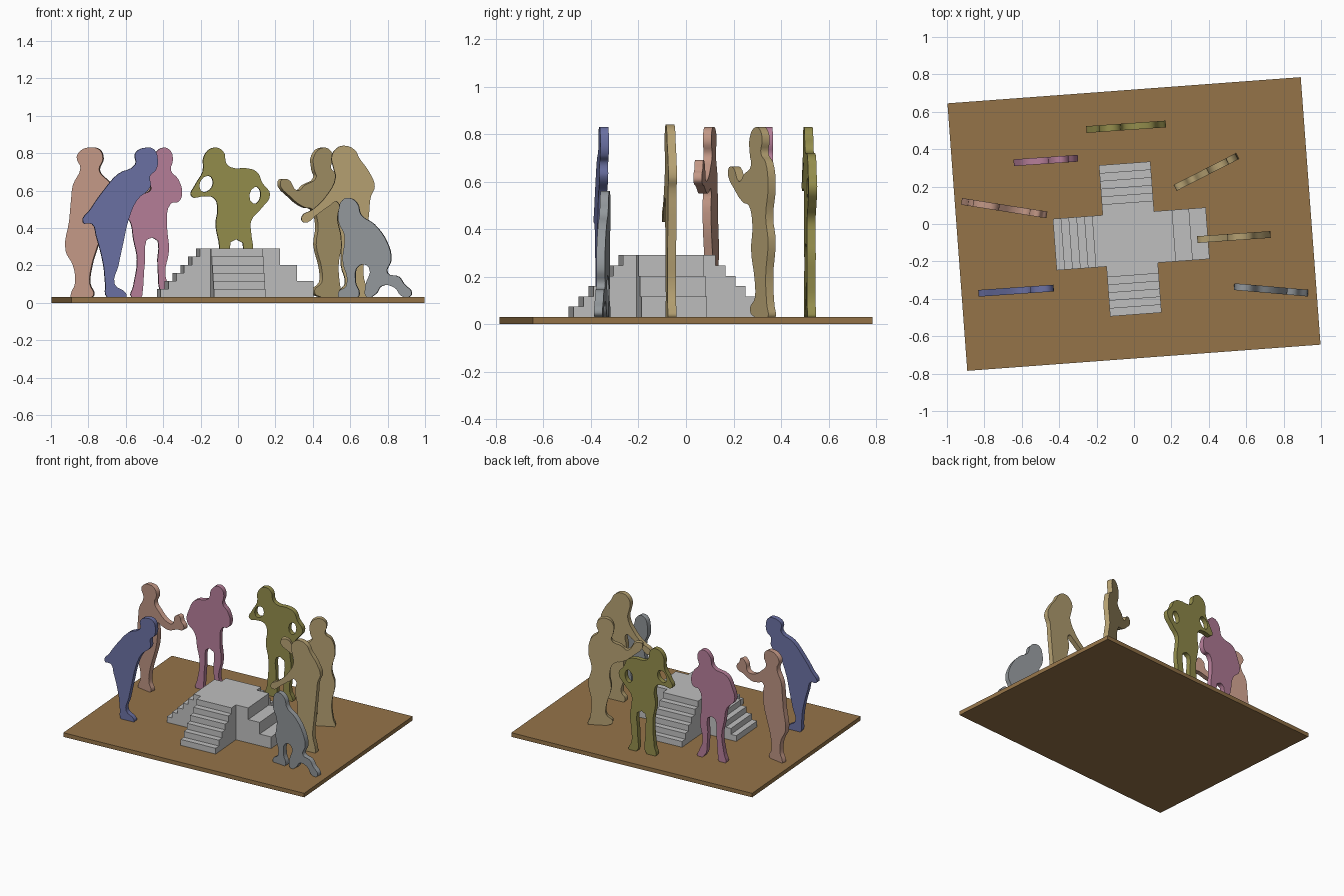
import bpy
from math import radians, cos
from mathutils import Matrix, Vector

default_cube = bpy.data.objects.get("Cube")
if default_cube:
    bpy.data.objects.remove(default_cube, do_unlink=True)

PLAZA_TURN = radians(4.24)
BASE_TOP = 0.03
HALF_THICKNESS = 0.018


def make_material(name, red, green, blue):
    material = bpy.data.materials.new(name)
    material.use_nodes = True
    colour = (red, green, blue, 1)
    material.diffuse_color = colour
    shader = next(n for n in material.node_tree.nodes if n.type == "BSDF_PRINCIPLED")
    shader.inputs["Base Color"].default_value = colour
    return material


brown = make_material("brown_ground", .30, .175, .066)
stone = make_material("pale_stone", .52, .52, .52)
salmon = make_material("salmon", .54, .31, .235)
blue = make_material("dusty_blue", .147, .165, .37)
pink = make_material("dusty_pink", .47, .21, .32)
olive = make_material("olive", .297, .27, .073)
tan = make_material("tan", .47, .36, .17)
slate = make_material("slate_grey", .287, .31, .327)


def add_object(name, mesh, material, matrix):
    mesh.materials.clear()
    mesh.materials.append(material)
    part = bpy.data.objects.new(name, mesh)
    part.matrix_world = matrix
    bpy.context.collection.objects.link(part)
    return part


def add_prism(name, profile, depth, material, matrix):
    """Extrude a closed profile in its local XZ plane, centred on local Y."""
    count = len(profile)
    vertices = [(x, side * depth / 2, z) for side in (-1, 1) for x, z in profile]
    faces = [list(range(count)), list(range(2 * count - 1, count - 1, -1))]
    for i in range(count):
        j = (i + 1) % count
        faces.append([j, i, i + count, j + count])
    mesh = bpy.data.meshes.new(name)
    mesh.from_pydata(vertices, [], faces)
    return add_object(name, mesh, material, matrix)


def add_stair(name, steps, reach, tread, width, heading):
    """One arm of the cross: a flight of steps falling away from the middle."""
    top = 0.29
    riser = (top - BASE_TOP) / steps
    inner = 0.10
    profile = [(inner, BASE_TOP), (inner, top)]
    for i in range(steps):
        edge = reach - (steps - 1 - i) * tread
        profile.append((edge, top - i * riser))
        profile.append((edge, top - (i + 1) * riser))
    turn = Matrix.Rotation(PLAZA_TURN + radians(heading), 4, "Z")
    add_prism(name, profile, width, stone, Matrix.Translation((-.02, -.08, 0)) @ turn)


def add_cutout(name, material, centre, angle, *outlines):
    """Flat rounded silhouette; the first outline is the body, others are holes.
    Points are hundredths of a unit: across the front and up."""
    turn = radians(angle)
    curve = bpy.data.curves.new(name, "CURVE")
    curve.dimensions = "2D"
    curve.fill_mode = "BOTH"
    curve.extrude = HALF_THICKNESS
    curve.resolution_u = 4
    for outline in outlines:
        spline = curve.splines.new("BEZIER")
        spline.bezier_points.add(len(outline) - 1)
        spline.use_cyclic_u = True
        for point, (across, up) in zip(spline.bezier_points, outline):
            point.co = Vector(((across / 100 - centre[0]) / cos(turn), up / 100, 0))
            point.handle_left_type = point.handle_right_type = "AUTO"
    helper = bpy.data.objects.new(name + "_curve", curve)
    bpy.context.collection.objects.link(helper)
    bpy.context.view_layer.update()
    evaluated = helper.evaluated_get(bpy.context.evaluated_depsgraph_get())
    mesh = bpy.data.meshes.new_from_object(evaluated)
    bpy.data.objects.remove(helper, do_unlink=True)
    bpy.data.curves.remove(curve)
    stand = Matrix.Rotation(turn, 4, "Z") @ Matrix.Rotation(radians(90), 4, "X")
    add_object(name, mesh, material, Matrix.Translation((*centre, 0)) @ stand)


# Ground slab
slab = [(-.947, 0), (-.947, BASE_TOP), (.947, BASE_TOP), (.947, 0)]
add_prism("ground_slab", slab, 1.434, brown, Matrix.Rotation(PLAZA_TURN, 4, "Z"))

# Stepped cross: square core, three fine flights and one coarse flight
core = [(-.138, BASE_TOP), (-.138, .29), (.138, .29), (.138, BASE_TOP)]
add_prism("platform_core", core, .276, stone,
          Matrix.Translation((-.02, -.08, 0)) @ Matrix.Rotation(PLAZA_TURN, 4, "Z"))
for name, heading in (("back", 90), ("right", 180), ("front", 270)):
    add_stair(name + "_stairs", 6, .405, .042, .276, heading)
add_stair("left_stairs", 3, .415, .09, .276, 0)

# Figure leaning forward, with a coat tail
add_cutout("leaning_figure", blue, (-.635, -.357), 4, [
    (-49, 83), (-45, 82), (-43, 77), (-44, 71), (-47, 68), (-47, 62),
    (-54, 55), (-59, 43), (-61, 34), (-64, 20), (-66, 10), (-60, 5),
    (-60, 3), (-70, 3), (-71, 10), (-72, 20), (-76, 36), (-78, 42),
    (-83, 43), (-79, 50), (-72, 60), (-64, 69), (-55, 74), (-55, 80)])

# Figure in a long dress, reaching out with a raised hand
add_cutout("reaching_figure", salmon, (-.695, .085), -9, [
    (-79, 83), (-74, 82), (-72, 77), (-74, 71), (-70, 66), (-63, 61),
    (-57, 61), (-55, 67), (-51, 69), (-49, 65), (-47, 63), (-47, 60),
    (-53, 58), (-61, 55), (-67, 56), (-71, 57), (-71, 49), (-72, 40),
    (-75, 30), (-78, 20), (-79, 10), (-77, 4), (-79, 3), (-89, 3),
    (-89, 5), (-87, 10), (-88, 20), (-92, 28), (-90, 44), (-89, 55),
    (-88, 63), (-84, 72), (-86, 78), (-83, 82)])

# Figure with one hand on the hip
add_cutout("hand_on_hip_figure", pink, (-.465, .34), 4, [
    (-40, 83), (-36, 81), (-35, 76), (-36, 71), (-32, 66), (-30, 58),
    (-32, 54), (-36, 53), (-38, 42), (-37, 28), (-39, 15), (-36, 7),
    (-35, 3), (-40, 4), (-43, 18), (-46, 35), (-50, 20), (-51, 7),
    (-52, 3), (-57, 3), (-56, 9), (-54, 23), (-56, 34), (-58, 44),
    (-64, 51), (-62, 61), (-58, 68), (-47, 72), (-45, 79)])

# Figure shading its eyes, with elbows out
add_cutout("looking_figure", olive, (-.04, .52), 4, [
    (-13, 83), (-8, 81), (-6, 74), (-2, 72), (4, 72), (10, 70),
    (13, 64), (17, 58), (12, 50), (7, 44), (7, 37), (8, 29),
    (7, 18), (7, 9), (9, 5), (9, 3), (3, 3), (2, 15),
    (-1, 34), (-4, 18), (-5, 3), (-12, 3), (-11, 10), (-10, 30),
    (-12, 42), (-11, 51), (-13, 56), (-18, 57), (-25, 57),
    (-23, 63), (-19, 70), (-18, 79)],
    [(-20, 60), (-14, 62), (-16, 68)],
    [(9, 62), (12, 58), (8, 53)])

# Slim figure holding out open hands
add_cutout("offering_figure", tan, (.39, .28), 27, [
    (45, 83), (49, 81), (50, 77), (49, 72), (53, 68), (55, 58),
    (53, 45), (55, 35), (53, 20), (54, 8), (55, 3), (44, 3),
    (40, 6), (44, 11), (44, 18), (41, 31), (42, 42), (39, 50),
    (35, 51), (28, 56), (22, 65), (26, 66), (31, 60), (35, 63),
    (41, 67), (40, 71), (40, 79)])

# Broad stooping figure reaching down
add_cutout("stooping_figure", tan, (.53, -.07), 4, [
    (56, 84), (62, 82), (65, 77), (70, 70), (73, 62), (71, 57),
    (70, 48), (69, 38), (68, 28), (67, 15), (69, 6), (69, 3),
    (55, 3), (54, 6), (57, 10), (55, 20), (55, 35), (53, 45),
    (53, 54), (49, 52), (42, 47), (35, 43), (34, 46), (40, 50),
    (47, 57), (52, 67), (51, 72), (50, 78), (52, 82)])

# Kneeling figure, one foot trailing behind
add_cutout("kneeling_figure", slate, (.73, -.352), -5, [
    (60, 56), (64, 53), (66, 47), (73, 42), (80, 32), (82, 23),
    (80, 16), (86, 14), (89, 10), (93, 5), (91, 3), (87, 4),
    (84, 8), (77, 9), (74, 5), (69, 3), (68, 8), (70, 19),
    (65, 20), (63, 11), (65, 5), (64, 3), (54, 3), (54, 6),
    (58, 9), (56, 23), (57, 36), (54, 43), (54, 50), (56, 55)])
